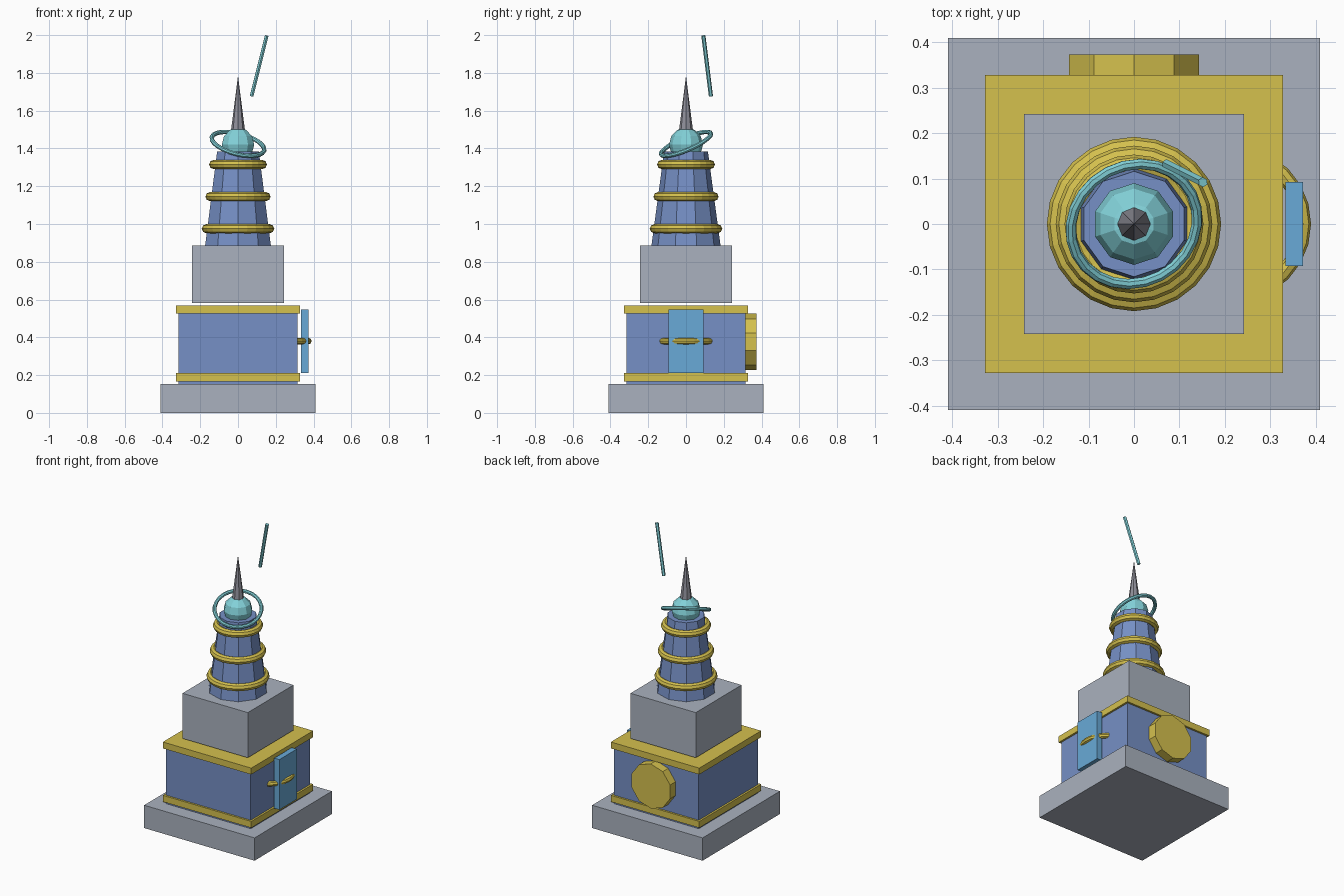
import bpy
from mathutils import Vector
from math import pi

if "Cube" in bpy.data.objects:
    bpy.data.objects.remove(bpy.data.objects["Cube"], do_unlink=True)


def material(name, srgb):
    colour = [c ** 2.2 for c in srgb] + [1]
    m = bpy.data.materials.new(name)
    m.use_nodes = True
    m.diffuse_color = colour
    m.node_tree.nodes["Principled BSDF"].inputs["Base Color"].default_value = colour
    return m


stone = material("pale stone", (.66, .69, .74))
blue = material("wall blue", (.46, .56, .77))
gold = material("gold", (.83, .75, .31))
door_blue = material("door blue", (.41, .66, .84))
teal = material("crystal teal", (.51, .82, .85))
iron = material("spire grey", (.56, .56, .60))


def finish(name, mat):
    ob = bpy.context.object
    ob.name = name
    ob.data.materials.append(mat)
    return ob


def box(name, mat, x, y, z):
    """Box from (low, high) extents on each axis."""
    spans = (x, y, z)
    bpy.ops.mesh.primitive_cube_add(size=1, location=[(a + b) / 2 for a, b in spans])
    bpy.context.object.scale = [b - a for a, b in spans]
    return finish(name, mat)


def block(name, mat, half, low, high):
    return box(name, mat, (-half, half), (-half, half), (low, high))


def cone(name, mat, sides, r1, r2, low, high):
    bpy.ops.mesh.primitive_cone_add(vertices=sides, radius1=r1, radius2=r2,
                                    depth=high - low, location=(0, 0, (low + high) / 2))
    return finish(name, mat)


def ring(name, mat, location, major, minor, rotation=(0, 0, 0)):
    bpy.ops.mesh.primitive_torus_add(major_segments=24, minor_segments=8,
                                     major_radius=major, minor_radius=minor,
                                     location=location, rotation=rotation)
    return finish(name, mat)


# Stepped base
block("plinth", stone, .41, 0, .153)
block("lower_room", blue, .315, .153, .56)
block("lower_trim", gold, .328, .167, .21)
block("upper_trim", gold, .328, .525, .568)
block("upper_block", stone, .2425, .582, .885)

# Door with its curved handle
box("door", door_blue, (.334, .372), (-.093, .093), (.21, .547))
ring("door_handle", gold, (.218, 0, .38), .155, .017)

# Back medallion
bpy.ops.mesh.primitive_cylinder_add(vertices=10, radius=.15, depth=.06,
                                    location=(0, .343, .376), rotation=(pi / 2, 0, 0))
finish("back_medallion", gold)

# Tapered tower with gold bands
cone("tower", blue, 10, .183, .116, .885, 1.384)
for i in range(3):
    ring(f"tower_band_{i + 1}", gold, (0, 0, .975 + .17 * i), .168 - .0195 * i, .024)

# Crystal, tilted halo and spire
bpy.ops.mesh.primitive_uv_sphere_add(segments=10, ring_count=6, radius=.09,
                                     location=(0, 0, 1.42))
finish("crystal", teal)
ring("halo", teal, (0, 0, 1.424), .143, .012, (.39, .25, 0))
cone("spire", iron, 8, .037, 0, 1.495, 1.785)

# Floating rod
start, end = Vector((.072, .132, 1.677)), Vector((.152, .092, 1.997))
axis = end - start
bpy.ops.mesh.primitive_cylinder_add(vertices=6, radius=.011, depth=axis.length,
                                    location=(start + end) / 2,
                                    rotation=axis.to_track_quat('Z', 'Y').to_euler())
finish("floating_rod", teal)
